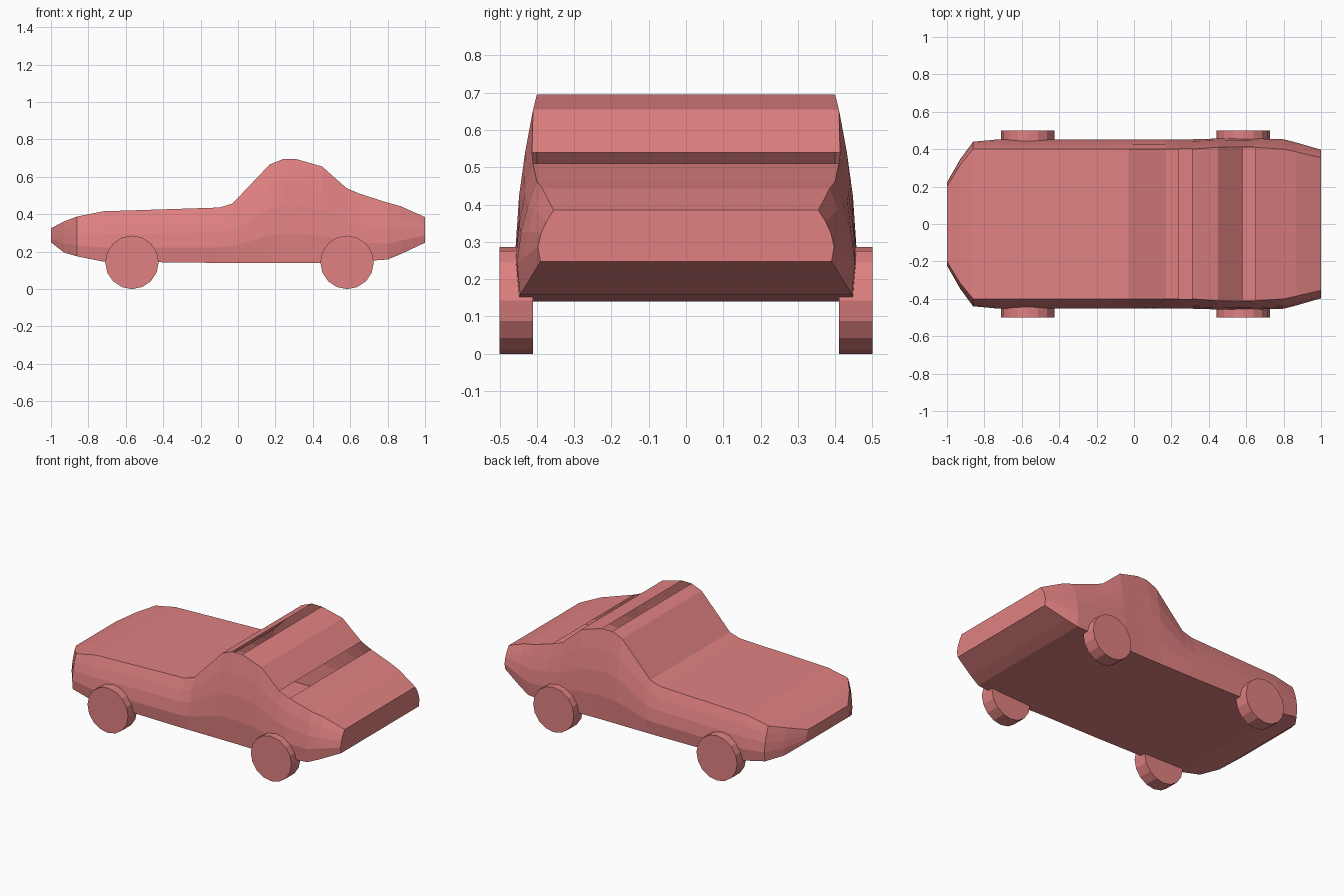
import bpy, bmesh, math
from mathutils import Matrix

if "Cube" in bpy.data.objects:
    bpy.data.objects.remove(bpy.data.objects["Cube"])

red = bpy.data.materials.new("red_paint")
red.diffuse_color = (0.75, 0.22, 0.22, 1)
red.use_nodes = True
red.node_tree.nodes["Principled BSDF"].inputs["Base Color"].default_value = red.diffuse_color


def finish(bm, name):
    mesh = bpy.data.meshes.new(name)
    bm.to_mesh(mesh)
    bm.free()
    mesh.materials.append(red)
    obj = bpy.data.objects.new(name, mesh)
    bpy.context.collection.objects.link(obj)
    return obj


# Body stations: x, top z, bottom z, half width at top edge, widest half width
stations = [
    (-1.00, 0.325, 0.25, 0.20, 0.222),
    (-0.93, 0.362, 0.195, 0.315, 0.345),
    (-0.86, 0.388, 0.175, 0.40, 0.44),
    (-0.72, 0.416, 0.147, 0.40, 0.453),
    (-0.10, 0.436, 0.14, 0.40, 0.453),
    (-0.03, 0.457, 0.14, 0.40, 0.453),
    (0.17, 0.667, 0.14, 0.40, 0.453),
    (0.24, 0.695, 0.14, 0.40, 0.453),
    (0.31, 0.695, 0.14, 0.40, 0.453),
    (0.45, 0.655, 0.14, 0.41, 0.457),
    (0.58, 0.54, 0.145, 0.413, 0.457),
    (0.65, 0.51, 0.148, 0.41, 0.457),
    (0.80, 0.462, 0.158, 0.40, 0.453),
    (0.87, 0.443, 0.187, 0.385, 0.435),
    (1.00, 0.385, 0.248, 0.355, 0.397),
]
# Side curve: depth below the top edge, blend from top width to widest
side = [(0, 0), (0.22, 0.45), (0.45, 0.8), (0.72, 1.0), (1, 0.84)]
open_panels = (0.24, 0.58)  # roof and rear-window slots start here

bm = bmesh.new()
rings = []
for x, zt, zb, yt, w in stations:
    half = [(yt + (w - yt) * k, zt + (zb - zt) * f) for f, k in side]
    loop = half + [(-y, z) for y, z in reversed(half)]
    rings.append([bm.verts.new((x, y, z)) for y, z in loop])

n = len(rings[0])
for (x, *_), a, b in zip(stations, rings, rings[1:]):
    for i in range(n):
        if i == n - 1 and x in open_panels:
            continue
        j = (i + 1) % n
        bm.faces.new((a[i], a[j], b[j], b[i]))
bm.faces.new(rings[0])
bm.faces.new(rings[-1])
bmesh.ops.recalc_face_normals(bm, faces=bm.faces)
finish(bm, "body")

# Four wheels
for x, end in ((-0.567, "front"), (0.583, "rear")):
    for s, label in ((-1, "near"), (1, "far")):
        bm = bmesh.new()
        bmesh.ops.create_cone(
            bm, cap_ends=True, segments=16, radius1=0.143, radius2=0.143, depth=0.09,
            matrix=Matrix.Translation((x, s * 0.455, 0.143)) @ Matrix.Rotation(math.pi / 2, 4, 'X'))
        finish(bm, f"{end}_wheel_{label}")
